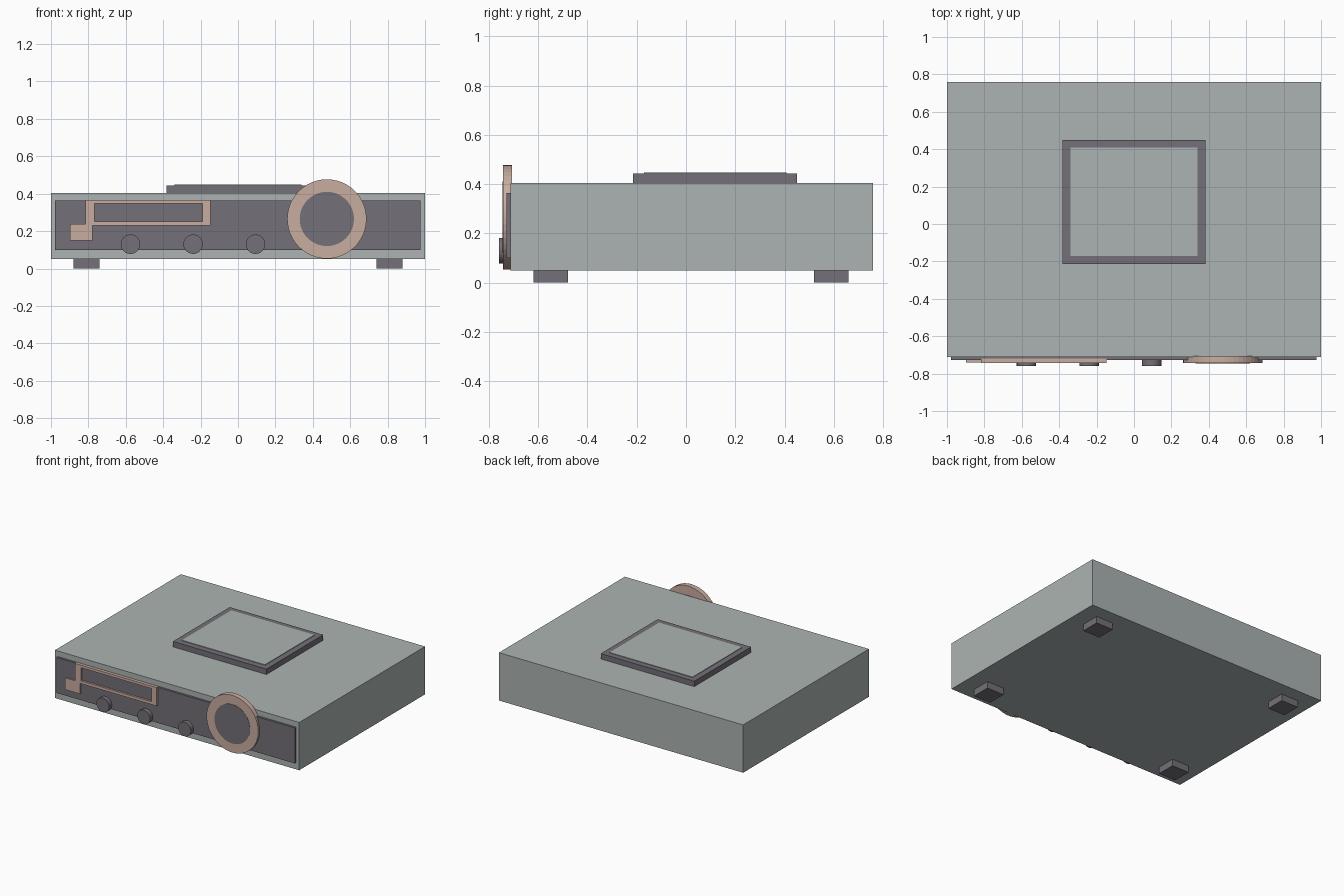
import bpy, bmesh, math
from mathutils import Matrix, Vector

if "Cube" in bpy.data.objects:
    bpy.data.objects.remove(bpy.data.objects["Cube"])


def material(name, rgb):
    m = bpy.data.materials.new(name)
    m.diffuse_color = (*rgb, 1)
    m.use_nodes = True
    m.node_tree.nodes["Principled BSDF"].inputs["Base Color"].default_value = m.diffuse_color
    return m


GREY = material("pale grey green", (0.407, 0.456, 0.445))
DARK = material("dark grey", (0.175, 0.162, 0.188))
TAN = material("dusty tan", (0.584, 0.423, 0.352))


def finish(name, bm, mat):
    bmesh.ops.recalc_face_normals(bm, faces=bm.faces)
    mesh = bpy.data.meshes.new(name)
    bm.to_mesh(mesh)
    bm.free()
    mesh.materials.append(mat)
    ob = bpy.data.objects.new(name, mesh)
    bpy.context.collection.objects.link(ob)
    return ob


def box(name, x, y, z, mat):
    bm = bmesh.new()
    size = [b - a for a, b in (x, y, z)]
    mid = [(a + b) / 2 for a, b in (x, y, z)]
    bmesh.ops.create_cube(bm, size=1, matrix=Matrix.Translation(mid) @ Matrix.Diagonal((*size, 1)))
    return finish(name, bm, mat)


def tube(name, outer, inner, depth, mat):
    """Closed frame between two matching outlines, extruded by a depth vector."""
    bm = bmesh.new()
    d = Vector(depth)
    loops = [[bm.verts.new(Vector(p) + o) for p in pts]
             for pts, o in ((outer, d * 0), (outer, d), (inner, d), (inner, d * 0))]
    n = len(outer)
    for k in range(4):
        a, b = loops[k], loops[(k + 1) % 4]
        for i in range(n):
            j = (i + 1) % n
            bm.faces.new((a[i], a[j], b[j], b[i]))
    return finish(name, bm, mat)


def disc(name, x, z, r, y0, y1, mat, sides):
    bm = bmesh.new()
    m = Matrix.Translation((x, (y0 + y1) / 2, z)) @ Matrix.Rotation(math.pi / 2, 4, 'X')
    bmesh.ops.create_cone(bm, cap_ends=True, segments=sides, radius1=r, radius2=r,
                          depth=y1 - y0, matrix=m)
    return finish(name, bm, mat)


def rect_xz(x0, x1, z0, z1, y):
    return [(x0, y, z0), (x1, y, z0), (x1, y, z1), (x0, y, z1)]


def rect_xy(x0, x1, y0, y1, z):
    return [(x0, y0, z), (x1, y0, z), (x1, y1, z), (x0, y1, z)]


def circle_xz(cx, cz, r, y, n=48):
    return [(cx + r * math.cos(math.tau * i / n), y, cz + r * math.sin(math.tau * i / n))
            for i in range(n)]


# Case and feet
box("case", (-1, 1), (-0.712, 0.76), (0.05, 0.404), GREY)
for side, sx in (("left", -0.81), ("right", 0.81)):
    for end, y in (("front", -0.55), ("back", 0.59)):
        box(f"{end}_{side}_foot", (sx - 0.07, sx + 0.07), (y - 0.07, y + 0.07), (0, 0.052), DARK)

# Raised top panel with its frame
tube("top_frame", rect_xy(-0.383, 0.383, -0.215, 0.45, 0.40),
     rect_xy(-0.34, 0.34, -0.17, 0.408, 0.40), (0, 0, 0.044), DARK)
box("top_panel", (-0.34, 0.34), (-0.17, 0.408), (0.40, 0.448), GREY)

# Front plate
box("front_plate", (-0.978, 0.975), (-0.728, -0.70), (0.10, 0.363), DARK)

# Display surround and its tab
tube("display_frame", rect_xz(-0.815, -0.147, 0.23, 0.367, -0.72),
     rect_xz(-0.767, -0.19, 0.251, 0.348, -0.72), (0, -0.022, 0), TAN)
box("display_tab", (-0.898, -0.777), (-0.74, -0.72), (0.15, 0.237), TAN)

# Big dial
tube("dial_ring", circle_xz(0.475, 0.265, 0.212, -0.707),
     circle_xz(0.475, 0.265, 0.145, -0.707), (0, -0.037, 0), TAN)
disc("dial_face", 0.475, 0.265, 0.145, -0.746, -0.707, DARK, 48)

# Small knobs
for i, x in enumerate((-0.575, -0.24, 0.094)):
    disc(f"knob_{i + 1}", x, 0.13, 0.052, -0.76, -0.72, DARK, 24)
